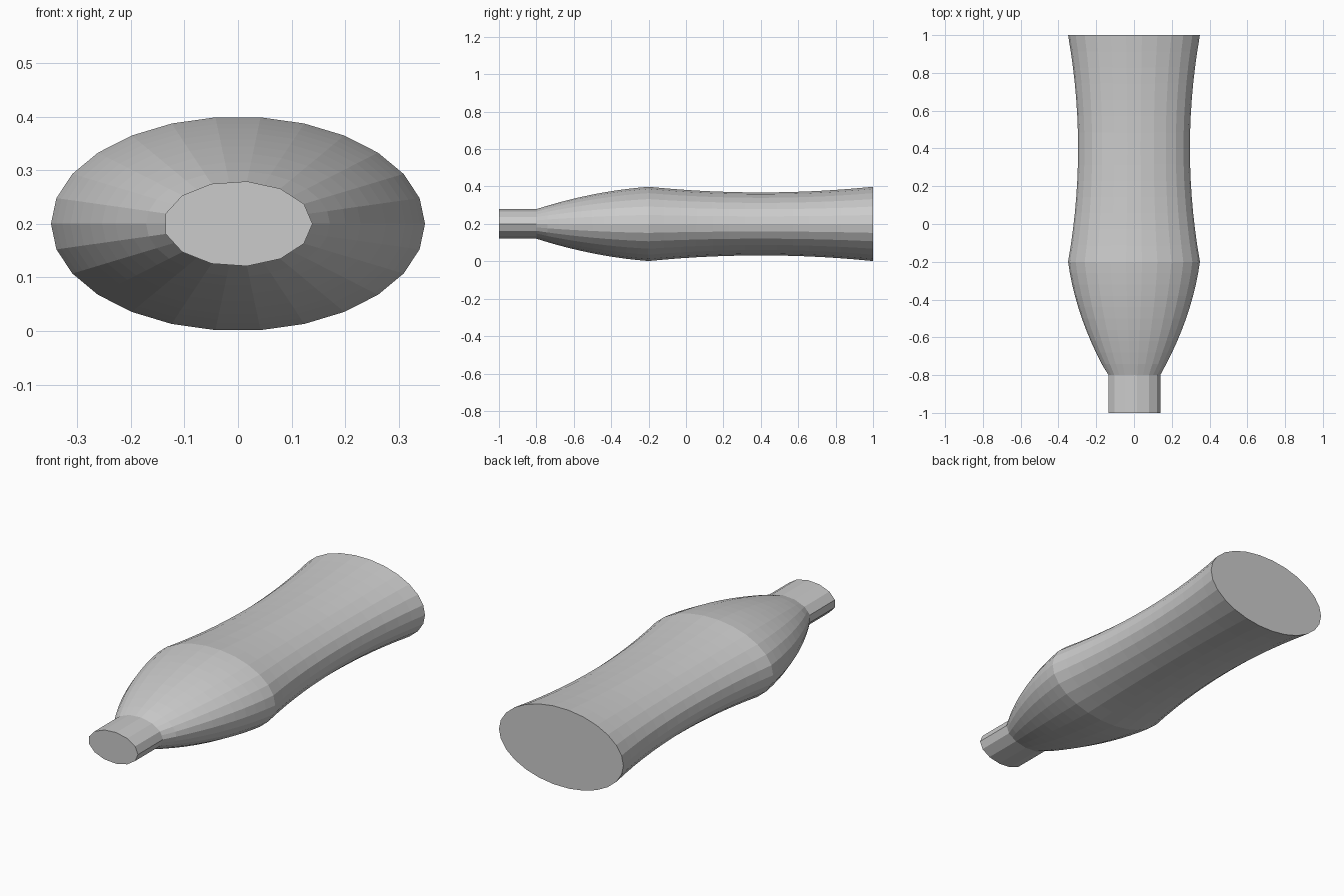
import bpy, bmesh, math

if "Cube" in bpy.data.objects:
    bpy.data.objects.remove(bpy.data.objects["Cube"])

SIDES = 26
ASPECT = 0.573   # height / width of the oval section
CZ = 0.2


def ring(bm, y, rx, coarse=False):
    pts = [(rx * math.cos(2 * math.pi * i / SIDES),
            rx * ASPECT * math.sin(2 * math.pi * i / SIDES)) for i in range(SIDES)]
    if coarse:  # flatten every second point so the neck reads as 13-sided
        for i in range(1, SIDES, 2):
            a, b = pts[i - 1], pts[(i + 1) % SIDES]
            pts[i] = ((a[0] + b[0]) / 2, (a[1] + b[1]) / 2)
    return [bm.verts.new((x, y, CZ + z)) for x, z in pts]


def arc(y0, r0, y1, r1, bulge, n):
    out = []
    for i in range(1, n + 1):
        t = i / n
        out.append((y0 + (y1 - y0) * t, r0 + (r1 - r0) * t + 4 * bulge * t * (1 - t)))
    return out


bm = bmesh.new()
# neck
rings = [ring(bm, -1, 0.139, True), ring(bm, -0.8, 0.139, True)]
# rounded shoulder, then waisted body
for y, r in arc(-0.8, 0.139, -0.2, 0.349, 0.032, 10) + arc(-0.2, 0.349, 1, 0.349, -0.053, 14):
    rings.append(ring(bm, y, r))
for a, b in zip(rings, rings[1:]):
    for i in range(SIDES):
        j = (i + 1) % SIDES
        bm.faces.new((a[i], a[j], b[j], b[i]))
# flat ends
bm.faces.new(rings[0])
bm.faces.new(rings[-1])
bmesh.ops.recalc_face_normals(bm, faces=bm.faces)

mesh = bpy.data.meshes.new("bottle")
bm.to_mesh(mesh)
bm.free()
bottle = bpy.data.objects.new("bottle", mesh)
bpy.context.collection.objects.link(bottle)
